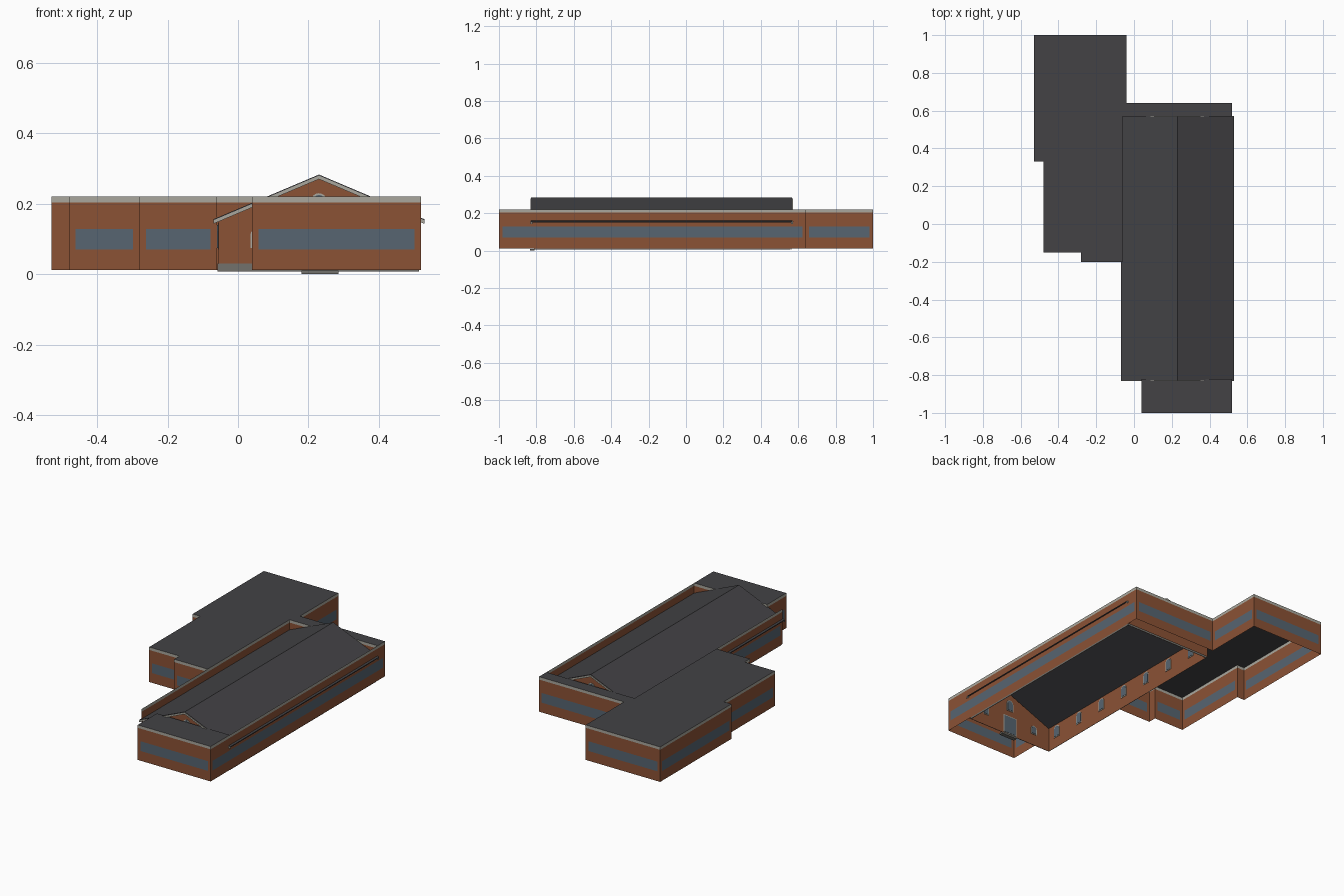
import bpy, bmesh, math
from mathutils import Vector

cube = bpy.data.objects.get("Cube")
if cube:
    bpy.data.objects.remove(cube)


def material(name, rgb):
    m = bpy.data.materials.new(name)
    m.use_nodes = True
    m.diffuse_color = (*rgb, 1)
    m.node_tree.nodes["Principled BSDF"].inputs["Base Color"].default_value = (*rgb, 1)
    return m


brick = material("brick", (0.26, 0.085, 0.036))
roofing = material("dark_roofing", (0.056, 0.055, 0.06))
glass = material("blue_grey_glass", (0.095, 0.13, 0.165))
trim = material("pale_trim", (0.40, 0.39, 0.34))
stone = material("grey_stone", (0.17, 0.165, 0.15))


def finish(name, bm, mats):
    me = bpy.data.meshes.new(name)
    bm.to_mesh(me)
    bm.free()
    for m in mats:
        me.materials.append(m)
    ob = bpy.data.objects.new(name, me)
    bpy.context.collection.objects.link(ob)
    return ob


def prism(name, pts, depth, mat):
    """Closed prism: 3D outline pushed along the vector depth."""
    bm = bmesh.new()
    f = bm.faces.new([bm.verts.new(p) for p in pts])
    ext = bmesh.ops.extrude_face_region(bm, geom=[f])
    verts = [v for v in ext["geom"] if isinstance(v, bmesh.types.BMVert)]
    bmesh.ops.translate(bm, verts=verts, vec=depth)
    bmesh.ops.recalc_face_normals(bm, faces=bm.faces)
    return finish(name, bm, [mat])


def box(name, lo, hi, mat):
    (x, y, z), (X, Y, Z) = lo, hi
    return prism(name, [(x, y, z), (X, y, z), (X, Y, z), (x, Y, z)], (0, 0, Z - z), mat)


def sheet(name, pts, mat):
    bm = bmesh.new()
    bm.faces.new([bm.verts.new(p) for p in pts])
    return finish(name, bm, [mat])


BASE, SILL, HEAD, FASCIA, TOP = 0.012, 0.07, 0.128, 0.203, 0.22


def wall_run(name, pts, windows=True):
    """Brick walls along a plan path with a ribbon window and a pale fascia."""
    bm = bmesh.new()
    levels = [BASE, SILL, HEAD, FASCIA, TOP]
    for a, b in zip(pts, pts[1:]):
        a, b = Vector(a), Vector(b)
        length = (b - a).length
        ribbon = windows and length > 0.1
        inset = (b - a) * 0.018 / length
        stops = [a, a + inset, b - inset, b] if ribbon else [a, b]
        grid = [[bm.verts.new((p.x, p.y, z)) for p in stops] for z in levels]
        for r in range(4):
            for c in range(len(stops) - 1):
                f = bm.faces.new((grid[r][c], grid[r][c + 1],
                                  grid[r + 1][c + 1], grid[r + 1][c]))
                if r == 3:
                    f.material_index = 1
                elif r == 1 and c == 1 and ribbon:
                    f.material_index = 2
    bmesh.ops.remove_doubles(bm, verts=bm.verts, dist=0.0005)
    return finish(name, bm, [brick, trim, glass])


# Flat-roofed extension wrapped around the hall
L, R, F, B = -0.06, 0.52, -0.82, 0.57
wing = [(R, 0.64), (-0.04, 0.64), (-0.04, 1), (-0.53, 1), (-0.53, 0.33),
        (-0.48, 0.33), (-0.48, -0.15), (-0.28, -0.15), (-0.28, -0.2), (L, -0.2)]
wall_run("extension_outer_walls", [(0.04, F), (0.04, -1), (R, -1)] + wing)
wall_run("side_passage_wall", [(L, -0.2), (L, F)])
wall_run("court_side_wall", [(L, -0.2), (L, B)], False)
wall_run("court_back_wall", [(L, B), (R, B)], False)
wall_run("court_front_wall", [(R, F), (0.04, F)], False)
sheet("wing_flat_roof", [(x, y, TOP) for x, y in wing + [(L, B), (R, B)]], roofing)
sheet("front_flat_roof", [(x, y, TOP) for x, y in
                          [(0.04, -1), (R, -1), (R, F), (0.04, F)]], roofing)

# Gabled hall
XL, XR, YF, YB = -0.055, 0.512, -0.81, 0.56
MID, EAVE, RIDGE, Z0 = 0.23, 0.153, 0.28, 0.007


def gable(name, y):
    pts = [(XL, Z0), (XR, Z0), (XR, EAVE), (MID, RIDGE - 0.01), (XL, EAVE)]
    sheet(name, [(x, y, z) for x, z in pts], brick)


gable("hall_front_gable", YF)
gable("hall_back_gable", YB)
for name, x in (("hall_left_wall", XL), ("hall_right_wall", XR)):
    sheet(name, [(x, YF, Z0), (x, YB, Z0), (x, YB, EAVE), (x, YF, EAVE)], brick)

# Stone plinth and door step
e = 0.003
box("front_plinth", (XL - e, YF - e, Z0), (XR + e, YF - 0.001, 0.03), stone)
box("back_plinth", (XL - e, YB + 0.001, Z0), (XR + e, YB + e, 0.03), stone)
box("left_plinth", (XL - e, YF, Z0), (XL - 0.001, YB, 0.03), stone)
box("right_plinth", (XR + 0.001, YF, Z0), (XR + e, YB, 0.03), stone)
box("door_step", (0.18, -0.835, 0), (0.285, YF, 0.01), stone)

# Roof slopes with pale rake boards at both ends
for side, edge in (("left", -0.07), ("right", 0.53)):
    def slope(name, y0, y1, top, thick, mat):
        pts = [(edge, y0, EAVE + top), (MID, y0, RIDGE + top),
               (MID, y0, RIDGE + top - thick), (edge, y0, EAVE + top - thick)]
        prism(name, pts, (0, y1 - y0, 0), mat)

    slope(side + "_roof_slope", -0.828, 0.568, 0.003, 0.005, roofing)
    slope(side + "_front_rake_board", -0.831, -0.822, 0, 0.01, trim)
    slope(side + "_back_rake_board", 0.562, 0.571, 0, 0.01, trim)


def opening(name, centre, width, z0, z1, along_x, arched=True):
    """Framed pane showing on both faces of a wall."""
    x, y = centre
    for part, grow, thick, mat in (("frame", 0.005, 0.005, trim),
                                   ("pane", 0, 0.008, glass)):
        r = width / 2 + grow
        out = [(-r, z0 - grow), (r, z0 - grow)]
        if arched:
            spring = z1 - width / 2
            out += [(r * math.cos(t * math.pi / 8), spring + r * math.sin(t * math.pi / 8))
                    for t in range(9)]
        else:
            out += [(r, z1 + grow), (-r, z1 + grow)]
        if along_x:
            pts, d = [(x + u, y - thick / 2, z) for u, z in out], (0, thick, 0)
        else:
            pts, d = [(x - thick / 2, y + u, z) for u, z in out], (thick, 0, 0)
        prism(name + "_" + part, pts, d, mat)


# Arched side windows, gable windows and doors
for i in range(7):
    opening(f"left_window_{i + 1}", (XL, -0.74 + 0.195 * i), 0.036, 0.075, 0.14, False)
for end, y in (("front", YF), ("back", YB)):
    opening(end + "_attic_window", (MID, y), 0.036, 0.165, 0.225, True)
    for i, x in enumerate((0.055, 0.405)):
        opening(f"{end}_gable_window_{i + 1}", (x, y), 0.03, 0.08, 0.125, True)
opening("front_door", (MID, YF), 0.085, 0.015, 0.12, True, False)
